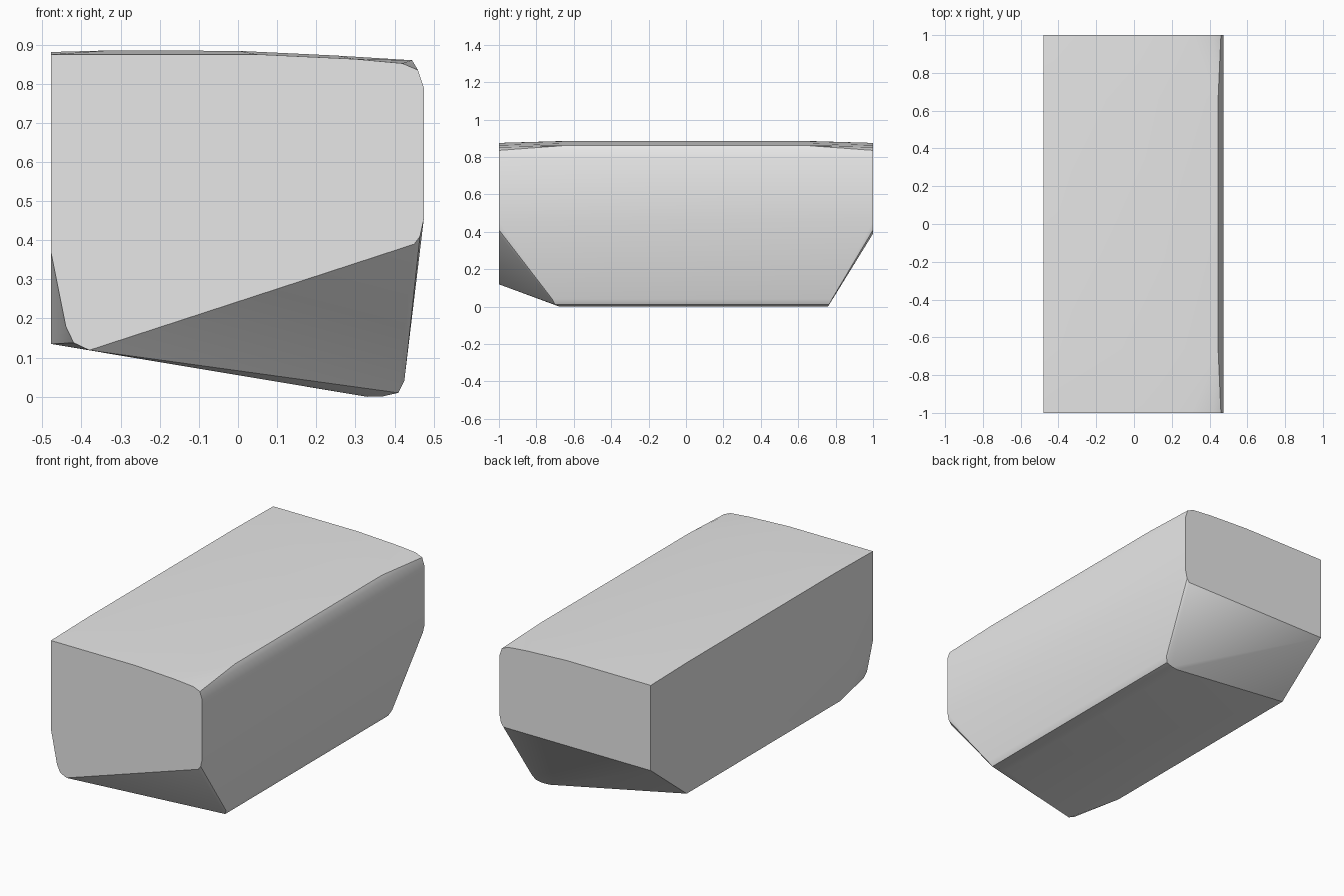
import bpy, bmesh, math

cube = bpy.data.objects.get("Cube")
if cube:
    bpy.data.objects.remove(cube, do_unlink=True)

# One flat grey for the whole block
grey = bpy.data.materials.new("light grey")
grey.use_nodes = True
color = (0.8, 0.8, 0.8, 1)
grey.diffuse_color = color
grey.node_tree.nodes["Principled BSDF"].inputs["Base Color"].default_value = color

LEFT, RIGHT = 0.475, -0.478

# Cross-section profiles (x, z)
end_upper = [(RIGHT, 0.875), (0.05, 0.875), (0.3, 0.863), (0.42, 0.852),
             (0.46, 0.835), (LEFT, 0.79), (LEFT, 0.455), (0.465, 0.41), (0.45, 0.39)]
front_lower = [(-0.38, 0.119), (-0.42, 0.138), (-0.44, 0.18), (RIGHT, 0.37)]
back_lower = [(RIGHT, 0.39)]
crown = [(RIGHT, 0.881), (-0.33, 0.885), (0, 0.884), (0.25, 0.872), (0.445, 0.86)]


def section(profile, y):
    return [(x, y, z) for x, z in profile]


points = section(end_upper + front_lower, -1) + section(end_upper + back_lower, 1)
for y in (-0.66, 0.66):
    points += section(crown, y)

# Keel: lower corners where the sloping end cuts meet the underside
points += [(0.425, -0.715, 0.04), (0.41, -0.7, 0.01), (0.37, -0.68, 0.001),
           (0.33, -0.67, 0), (RIGHT, -0.7, 0.135)]
points += [(0.425, 0.78, 0.04), (0.41, 0.765, 0.01), (0.37, 0.76, 0.001),
           (0.33, 0.755, 0), (RIGHT, 0.676, 0.135)]

# Wrap the sections in one convex skin
bm = bmesh.new()
for p in points:
    bm.verts.new(p)
hull = bmesh.ops.convex_hull(bm, input=bm.verts)
loose = {g for g in hull["geom_interior"] + hull["geom_unused"]
         if isinstance(g, bmesh.types.BMVert)}
bmesh.ops.delete(bm, geom=list(loose), context='VERTS')
bmesh.ops.dissolve_limit(bm, angle_limit=math.radians(0.5),
                         verts=bm.verts, edges=bm.edges)
bmesh.ops.recalc_face_normals(bm, faces=bm.faces)
mesh = bpy.data.meshes.new("block_body")
bm.to_mesh(mesh)
bm.free()
mesh.materials.append(grey)

body = bpy.data.objects.new("block_body", mesh)
bpy.context.collection.objects.link(body)
bpy.context.view_layer.objects.active = body
body.select_set(True)
bpy.ops.object.shade_smooth_by_angle(angle=math.radians(30))
